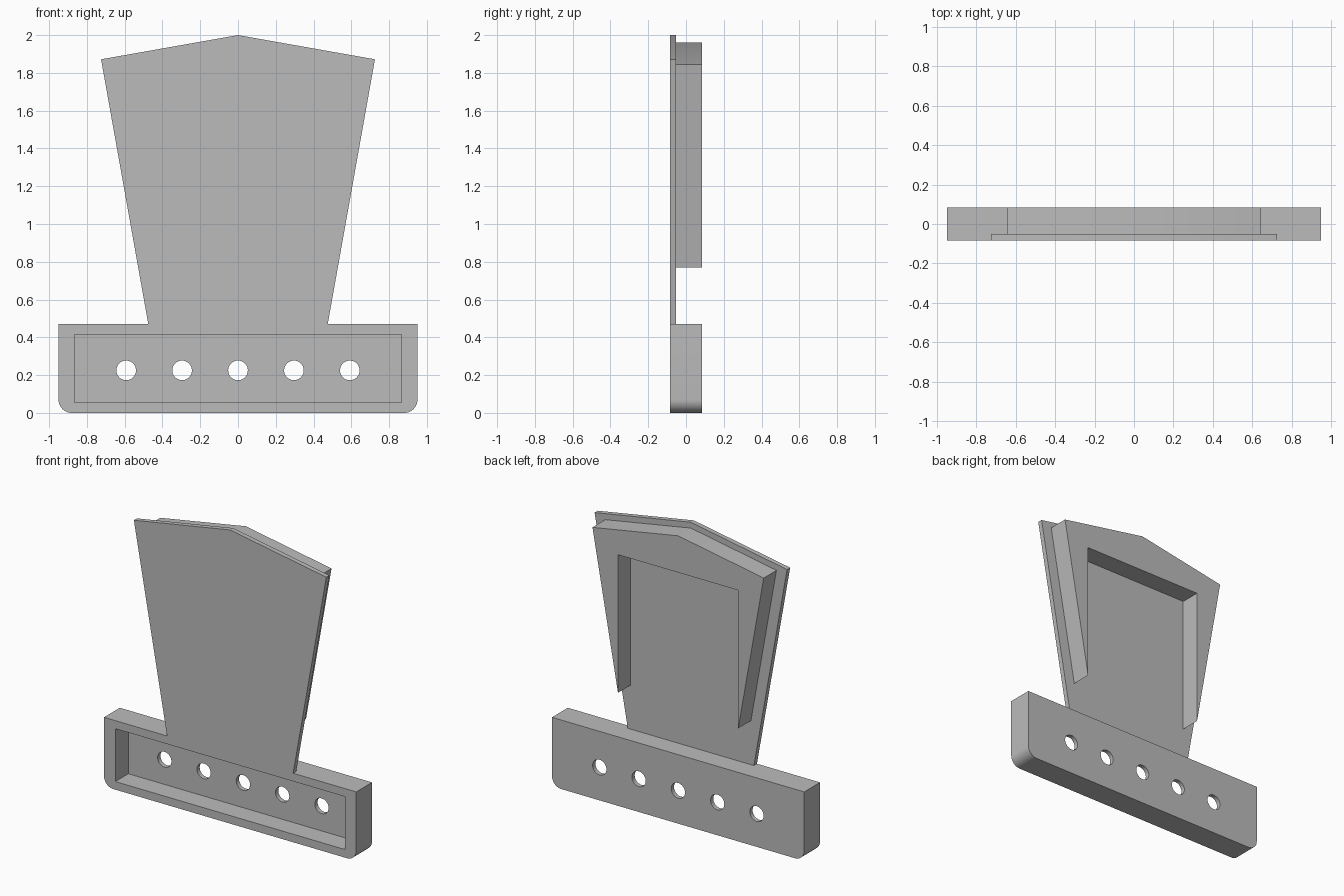
import bpy, bmesh, math

cube = bpy.data.objects.get("Cube")
if cube:
    bpy.data.objects.remove(cube, do_unlink=True)

FRONT, BACK = -0.085, 0.085
PLATE_BACK = -0.052      # rear face of the thin front plate
WALL_FRONT = 0.055       # front face of the thin wall behind the recess

grey = bpy.data.materials.new("plain grey")
grey.use_nodes = True
colour = (0.5, 0.5, 0.5, 1)
grey.diffuse_color = colour
grey.node_tree.nodes["Principled BSDF"].inputs["Base Color"].default_value = colour


def prism(name, outline, y0, y1):
    """Extrude an (x, z) outline from y0 to y1."""
    bm = bmesh.new()
    face = bm.faces.new([bm.verts.new((x, y0, z)) for x, z in outline])
    made = bmesh.ops.extrude_face_region(bm, geom=[face])["geom"]
    verts = [v for v in made if isinstance(v, bmesh.types.BMVert)]
    bmesh.ops.translate(bm, vec=(0, y1 - y0, 0), verts=verts)
    bmesh.ops.recalc_face_normals(bm, faces=bm.faces)
    mesh = bpy.data.meshes.new(name)
    bm.to_mesh(mesh)
    bm.free()
    mesh.materials.append(grey)
    obj = bpy.data.objects.new(name, mesh)
    bpy.context.collection.objects.link(obj)
    return obj


def mirrored(half):
    """Complete a right-half outline across x = 0."""
    return half + [(-x, z) for x, z in reversed(half) if x > 0]


def arc(cx, cz, r, start, end, steps):
    angles = [math.radians(start + (end - start) * i / steps) for i in range(steps + 1)]
    return [(cx + r * math.cos(a), cz + r * math.sin(a)) for a in angles]


def cut(target, cutter):
    """Subtract the cutter and remove it."""
    cutter.hide_render = True
    mod = target.modifiers.new("cut", "BOOLEAN")
    mod.operation, mod.solver, mod.object = "DIFFERENCE", "EXACT", cutter
    bpy.context.view_layer.objects.active = target
    bpy.ops.object.modifier_apply(modifier=mod.name)
    bpy.data.objects.remove(cutter, do_unlink=True)


# Base bar with rounded lower corners
base = prism("base_bar", mirrored(arc(0.88, 0.07, 0.07, -90, 0, 10) + [(0.95, 0.47)]),
             FRONT, BACK)

# Shallow tray in the front of the bar
cut(base, prism("recess_cutter", mirrored([(0.865, 0.055), (0.865, 0.415)]),
                FRONT - 0.1, WALL_FRONT))

# Row of five through holes
for i in range(-2, 3):
    cut(base, prism("hole_cutter", arc(i * 0.296, 0.225, 0.052, 0, 348.75, 31),
                    WALL_FRONT - 0.05, BACK + 0.1))

# Thin flared front plate with a peaked top
plate = prism("front_plate", mirrored([(0.475, 0.47), (0.725, 1.872), (0, 2)]),
              FRONT, PLATE_BACK)

# Thick rear frame: peaked header with legs tapering to a point
frame = prism("rear_frame", mirrored([(0.453, 1.71), (0.453, 0.77), (0.645, 1.845), (0, 1.96)]),
              PLATE_BACK, BACK)

# Smooth only the rounded surfaces
for obj in (base, plate, frame):
    bpy.ops.object.select_all(action="DESELECT")
    obj.select_set(True)
    bpy.context.view_layer.objects.active = obj
    bpy.ops.object.shade_smooth_by_angle(angle=math.radians(30))
